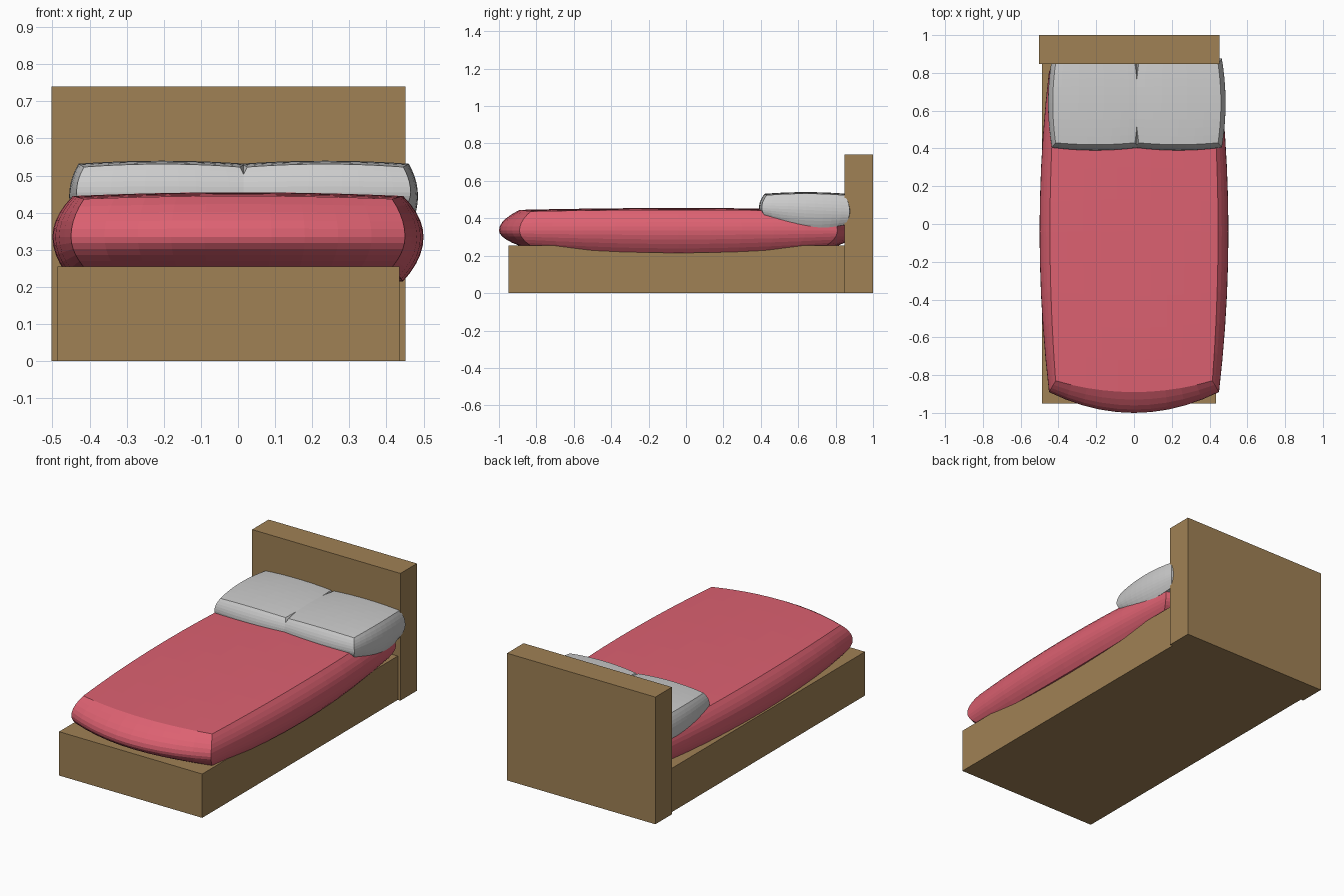
import bpy, bmesh

if "Cube" in bpy.data.objects:
    bpy.data.objects.remove(bpy.data.objects["Cube"])


def material(name, rgb):
    m = bpy.data.materials.new(name)
    m.diffuse_color = (*rgb, 1)
    m.use_nodes = True
    m.node_tree.nodes["Principled BSDF"].inputs["Base Color"].default_value = m.diffuse_color
    return m


WOOD = material("wood", (0.35, 0.22, 0.09))
RED = material("red_fabric", (0.72, 0.12, 0.166))


def finish(name, bm, mat=None):
    bmesh.ops.recalc_face_normals(bm, faces=bm.faces)
    me = bpy.data.meshes.new(name)
    bm.to_mesh(me)
    bm.free()
    ob = bpy.data.objects.new(name, me)
    bpy.context.collection.objects.link(ob)
    if mat:
        me.materials.append(mat)
    return ob


def box(name, lo, hi, mat):
    bm = bmesh.new()
    bmesh.ops.create_cube(bm, size=1)
    for v in bm.verts:
        v.co = [a + (c + 0.5) * (b - a) for a, b, c in zip(lo, hi, v.co)]
    return finish(name, bm, mat)


def cushion(name, centre, hx, hy, top, bottom, tilt=0, mat=None, mirror=None):
    """Box whose six faces bulge; each half size = (corner, bulge, bulge, bulge of both)."""
    def size(k, p, q):
        a, b = 1 - p * p, 1 - q * q
        return k[0] + k[1] * a + k[2] * b + k[3] * a * b

    bm = bmesh.new()
    bmesh.ops.create_cube(bm, size=2)
    bmesh.ops.subdivide_edges(bm, edges=bm.edges[:], cuts=9, use_grid_fill=True)
    for vert in bm.verts:
        u, v, w = vert.co
        x = centre[0] + u * size(hx, v, w)
        y = centre[1] + v * size(hy, u, w)
        z = centre[2] + w * size(top if w > 0 else bottom, u, v)
        z += tilt * v * (w - 1) / 2
        vert.co = (x if mirror is None else 2 * mirror - x, y, z)
    return finish(name, bm, mat)


# Wooden frame
box("bed_base", (-0.487, -0.95, 0), (0.435, 0.85, 0.255), WOOD)
box("headboard", (-0.503, 0.848, 0), (0.452, 1.0, 0.74), WOOD)

# Quilted mattress
cushion("mattress", (0, -0.04, 0.335), (0.415, 0.03, 0.035, 0.02),
        (0.79, 0.06, 0.06, 0.05), (0.102, 0.008, 0.008, 0.002),
        (0.082, 0.0, 0.038, 0.0), mat=RED)

# Pair of pillows meeting in a notch
for name, mirror in (("right_pillow", None), ("left_pillow", 0.015)):
    cushion(name, (0.235, 0.64, 0.445), (0.21, 0.015, 0.02, 0.005),
            (0.21, 0.01, 0.025, 0.005), (0.078, 0.008, 0.009, 0.0),
            (0.06, 0.0, 0.033, 0.0), tilt=0.02, mirror=mirror)
